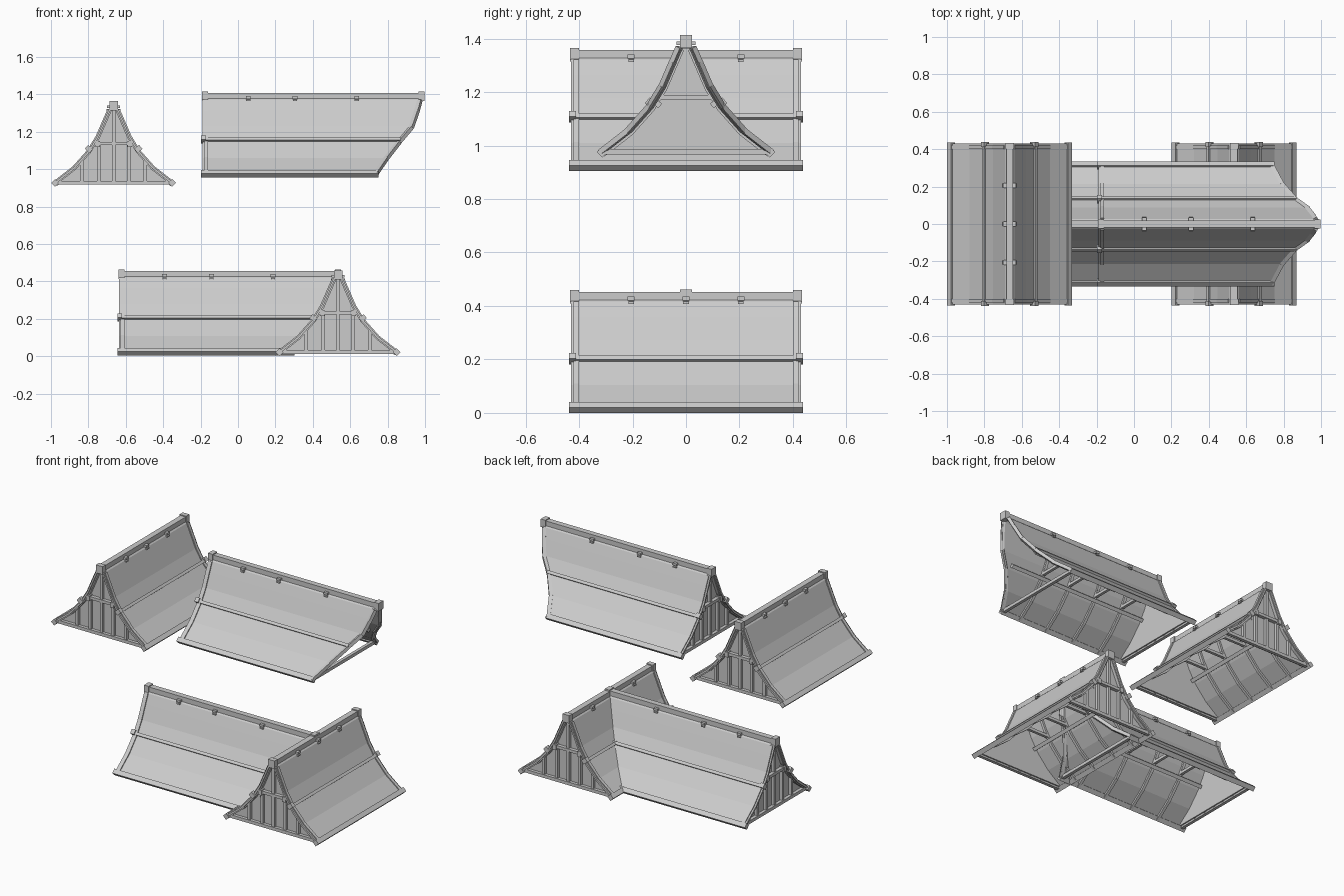
import bpy, bmesh
from math import radians
from mathutils import Matrix, Vector

cube = bpy.data.objects.get("Cube")
if cube:
    bpy.data.objects.remove(cube, do_unlink=True)

grey = bpy.data.materials.new("plain_grey")
grey.use_nodes = True
grey.diffuse_color = (0.6, 0.6, 0.6, 1)
grey.node_tree.nodes["Principled BSDF"].inputs["Base Color"].default_value = (0.6, 0.6, 0.6, 1)

# Half roof section: (distance from ridge line, height, length at the valley end)
PROFILE = [(0.0, 0.44, 1.175), (0.026, 0.415, 1.17), (0.05, 0.36, 1.155), (0.088, 0.272, 1.125),
           (0.135, 0.195, 1.06), (0.215, 0.105, 0.99), (0.318, 0.025, 0.935)]
THICK = 0.012


def finish(name, bm, matrix):
    bmesh.ops.recalc_face_normals(bm, faces=bm.faces)
    mesh = bpy.data.meshes.new(name)
    bm.to_mesh(mesh)
    bm.free()
    mesh.materials.append(grey)
    obj = bpy.data.objects.new(name, mesh)
    obj.matrix_world = matrix
    bpy.context.collection.objects.link(obj)
    return obj


def box(bm, centre, size, turn=0):
    m = Matrix.Translation(centre) @ Matrix.Rotation(radians(turn), 4, 'X')
    bmesh.ops.create_cube(bm, size=1, matrix=m @ Matrix.Diagonal((*size, 1)))


def bar(bm, points, w, h):
    """Chain of square timbers through the points."""
    for a, b in zip(points, points[1:]):
        a, b = Vector(a), Vector(b)
        d = b - a
        m = Matrix.Translation((a + b) / 2) @ d.to_track_quat('Z', 'Y').to_matrix().to_4x4()
        bmesh.ops.create_cube(bm, size=1, matrix=m @ Matrix.Diagonal((w, h, d.length + 0.004, 1)))


def slope(u, side, drop=0.0, skip=0):
    return [(u, side * max(v - drop * 0.6, 0), z - drop * 0.8) for v, z, _ in PROFILE[skip:]]


def roof(name, matrix, length, valley, clamps, rafters):
    def end(i):
        return PROFILE[i][2] if valley else length

    # Curved roof skin
    bm = bmesh.new()
    for side in (-1, 1):
        rows = []
        for i, (v, z, _) in enumerate(PROFILE):
            low = (max(v - THICK * 0.6, 0), z - THICK * 0.8)
            rows.append([bm.verts.new((u, side * p, q)) for p, q in ((v, z), low)
                         for u in (0, end(i))])
        for a, b in zip(rows, rows[1:]):
            for i, j in ((0, 1), (2, 3), (0, 2), (1, 3)):
                bm.faces.new((a[i], a[j], b[j], b[i]))
        e = rows[-1]
        bm.faces.new((e[0], e[1], e[3], e[2]))
    finish(name + "_skin", bm, matrix)

    # Ridge beam with end blocks and clamps
    bm = bmesh.new()
    ridge_end = 1.185 if valley else length
    box(bm, (ridge_end / 2, 0, 0.435), (ridge_end, 0.036, 0.036))
    for u in (0.013, ridge_end - 0.013):
        box(bm, (u, 0, 0.434), (0.032, 0.046, 0.05))
    for u in clamps:
        box(bm, (u, 0, 0.428), (0.026, 0.07, 0.014))
        box(bm, (u, 0, 0.412), (0.022, 0.076, 0.008))
    finish(name + "_ridge_beam", bm, matrix)

    # Diamond eave beams
    bm = bmesh.new()
    eave_end = 0.94 if valley else length + 0.007
    for side in (-1, 1):
        box(bm, (eave_end / 2 - 0.0035, side * 0.313, 0.021), (eave_end + 0.007, 0.029, 0.029), 45)
    finish(name + "_eave_beams", bm, matrix)

    # Purlins on the slopes, with end blocks, and inner purlins
    bm = bmesh.new()
    purlin_end = end(4)
    for side in (-1, 1):
        box(bm, (purlin_end / 2, side * 0.134, 0.2), (purlin_end, 0.018, 0.022), side * -50)
        box(bm, (0.005, side * 0.132, 0.203), (0.026, 0.028, 0.034), side * -50)
        if not valley:
            box(bm, (length - 0.005, side * 0.132, 0.203), (0.026, 0.028, 0.034), side * -50)
        box(bm, (purlin_end / 2, side * 0.105, 0.2), (purlin_end - 0.06, 0.022, 0.022), side * -50)
    finish(name + "_purlins", bm, matrix)

    # Rafters and collar ties inside
    bm = bmesh.new()
    for u in rafters:
        for side in (-1, 1):
            bar(bm, slope(u, side, 0.018, 1), 0.018, 0.014)
        box(bm, (u, 0, 0.225), (0.018, 0.2, 0.018))
    finish(name + "_rafters", bm, matrix)

    # Framed gable walls
    for label, u, inward in [("near", 0.02, 1)] + ([] if valley else [("far", length - 0.02, -1)]):
        bm = bmesh.new()
        left = [p for p in slope(u + inward * 0.014, -1, 0.006)]
        right = [p for p in slope(u + inward * 0.014, 1, 0.006, 1)]
        face = bm.faces.new([bm.verts.new(p) for p in reversed(left)] + [bm.verts.new(p) for p in right])
        out = bmesh.ops.extrude_face_region(bm, geom=[face])
        moved = [g for g in out["geom"] if isinstance(g, bmesh.types.BMVert)]
        bmesh.ops.translate(bm, verts=moved, vec=(inward * 0.008, 0, 0))
        finish(name + "_gable_panel_" + label, bm, matrix)

        bm = bmesh.new()
        for side in (-1, 1):
            bar(bm, slope(u, side, 0.006, 1), 0.02, 0.024)
            box(bm, (u, side * 0.085, 0.23), (0.036, 0.024, 0.032))
        box(bm, (u, 0, 0.022), (0.02, 0.62, 0.02))
        box(bm, (u, 0, 0.232), (0.022, 0.2, 0.018))
        for v, top in ((0, 0.42), (-0.08, 0.23), (0.08, 0.23), (-0.17, 0.14), (0.17, 0.14)):
            box(bm, (u + inward * 0.004, v, (top + 0.02) / 2), (0.018, 0.018, top - 0.02))
        finish(name + "_gable_frame_" + label, bm, matrix)

    # Curved valley edge timbers and tie
    if valley:
        bm = bmesh.new()
        for side in (-1, 1):
            bar(bm, [(u - 0.008, side * v, z - 0.004) for v, z, u in PROFILE[1:]], 0.022, 0.02)
        box(bm, (0.925, 0, 0.022), (0.02, 0.62, 0.02))
        finish(name + "_valley_frame", bm, matrix)


def cross_roof(name, x, z):
    m = Matrix.Translation((x, -0.43, z)) @ Matrix.Rotation(radians(90), 4, 'Z')
    roof(name, m, 0.86, False, (0.225, 0.43, 0.635), (0.17, 0.34, 0.52, 0.69))


def valley_roof(name, x, z):
    roof(name, Matrix.Translation((x, 0, z)), 1.17, True, (0.245, 0.495, 0.825), (0.2, 0.4, 0.6, 0.8))


cross_roof("lower_cross_roof", 0.535, 0.0)
valley_roof("lower_valley_roof", -0.637, 0.003)
cross_roof("upper_cross_roof", -0.665, 0.905)
valley_roof("upper_valley_roof", -0.19, 0.955)
